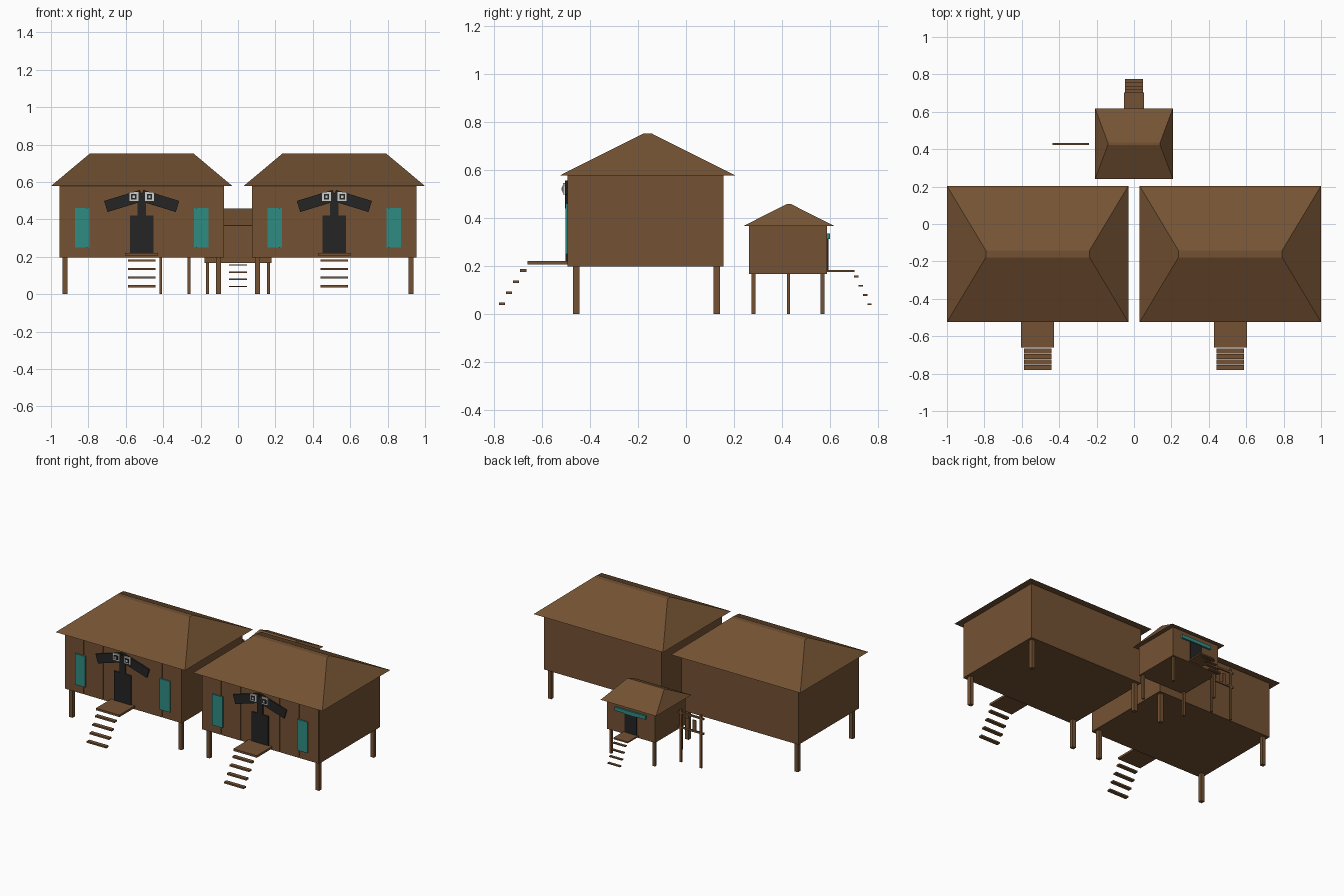
import bpy, bmesh, math
from mathutils import Matrix

cube = bpy.data.objects.get("Cube")
if cube:
    bpy.data.objects.remove(cube, do_unlink=True)


def material(name, rgb):
    m = bpy.data.materials.new(name)
    m.use_nodes = True
    m.diffuse_color = (*rgb, 1)
    m.node_tree.nodes["Principled BSDF"].inputs["Base Color"].default_value = (*rgb, 1)
    return m


wood = material("brown wood", (0.175, 0.085, 0.033))
black = material("charcoal", (0.018, 0.018, 0.019))
teal = material("teal", (0.03, 0.26, 0.23))
pale = material("pale grey", (0.62, 0.62, 0.60))


def finish(name, bm, mat):
    bmesh.ops.recalc_face_normals(bm, faces=bm.faces)
    mesh = bpy.data.meshes.new(name)
    bm.to_mesh(mesh)
    bm.free()
    mesh.materials.append(mat)
    ob = bpy.data.objects.new(name, mesh)
    bpy.context.collection.objects.link(ob)
    return ob


def box(name, x, y, z, mat=wood, tilt=0):
    """Box from (low, high) pairs, optionally turned about y."""
    bm = bmesh.new()
    bmesh.ops.create_cube(bm, size=1)
    size = [b - a for a, b in (x, y, z)]
    mid = [(a + b) / 2 for a, b in (x, y, z)]
    bm.transform(Matrix.Translation(mid) @ Matrix.Rotation(tilt, 4, 'Y')
                 @ Matrix.Diagonal((*size, 1)))
    return finish(name, bm, mat)


def around(c, half):
    return (c - half, c + half)


def hip_roof(name, eave_x, eave_y, ridge_x, ridge_y, z0, z1):
    bm = bmesh.new()
    rings = []
    for xs, ys, z in ((eave_x, eave_y, z0), (ridge_x, ridge_y, z1)):
        rings.append([bm.verts.new((xs[i], ys[j], z))
                      for i, j in ((0, 0), (1, 0), (1, 1), (0, 1))])
    low, high = rings
    bm.faces.new(low)
    bm.faces.new(high)
    for i in range(4):
        k = (i + 1) % 4
        bm.faces.new((low[i], low[k], high[k], high[i]))
    return finish(name, bm, wood)


def stairs(name, cx, half, y0, z0, dy, dz, depth, thick):
    for i in range(4):
        box(f"{name}_step_{i + 1}", around(cx, half), around(y0 + i * dy, depth / 2),
            around(z0 - i * dz, thick / 2))


# Two large houses, mirrored about x = 0
for side, s in (("right", -1), ("left", 1)):
    n = side + "_house_"
    c = s * 0.515
    front = -0.49
    box(n + "walls", around(c, 0.44), (front, 0.157), (0.197, 0.58))
    hip_roof(n + "roof", around(c, 0.485), (-0.525, 0.204),
             around(c, 0.277), (-0.178, -0.142), 0.578, 0.752)

    # Narrow-gapped front boards
    pitch = 0.88 / 6
    for i in range(6):
        x = c - 0.44 + i * pitch
        box(f"{n}front_board_{i + 1}", (x + 0.003, x + pitch - 0.003),
            (front - 0.005, front), (0.197, 0.578))

    for dx in (-0.41, 0.41):
        for y in (-0.458, 0.128):
            box(n + "leg", around(c + dx, 0.013), around(y, 0.013), (0, 0.2))

    # Windows
    for dx in (-0.318, 0.318):
        box(n + "window", around(c + dx, 0.039), (front - 0.013, front), (0.25, 0.46), teal)

    # Door with the horned head above it
    box(n + "door", around(c, 0.063), (front - 0.012, front), (0.215, 0.42), black)
    box(n + "door_neck", around(c, 0.022), (front - 0.012, front), (0.41, 0.54), black)
    for d in (-1, 1):
        box(n + "horn", around(c + d * 0.096, 0.1), (front - 0.014, front),
            around(0.498, 0.031), black, d * math.radians(17))
    for ex in (-0.02 - 0.042, -0.02 + 0.042):
        e = c + ex + 0.02
        box(n + "eye", around(e, 0.024), (front - 0.022, front - 0.014), (0.497, 0.545), pale)
        box(n + "eye_ring", around(e, 0.014), (front - 0.026, front - 0.021),
            around(0.521, 0.014), black)
        box(n + "pupil", around(e, 0.006), (front - 0.029, front - 0.025),
            around(0.521, 0.006), pale)

    # Porch and open stairs
    box(n + "porch", around(c, 0.088), (-0.66, front), (0.207, 0.221))
    stairs(n + "front", c, 0.073, -0.679, 0.181, -0.0295, 0.0463, 0.026, 0.011)

# Small house behind, facing the back
box("hut_walls", around(0, 0.18), (0.262, 0.588), (0.167, 0.37))
hip_roof("hut_roof", around(0, 0.208), (0.24, 0.618),
         around(0, 0.14), (0.422, 0.436), 0.367, 0.459)
for x in (-0.162, 0.162):
    for y in (0.281, 0.569):
        box("hut_leg", around(x, 0.008), around(y, 0.008), (0, 0.17))
box("hut_door", around(0, 0.045), (0.588, 0.594), (0.183, 0.32), black)
box("hut_lintel", around(0, 0.115), (0.588, 0.6), (0.312, 0.336), teal)
box("hut_porch", around(0, 0.054), (0.588, 0.702), (0.174, 0.183))
stairs("hut", 0, 0.047, 0.71, 0.156, 0.0187, 0.0385, 0.017, 0.007)

# Drying rack beside the small house
for x in (-0.414, -0.262):
    box("rack_post", around(x, 0.007), around(0.428, 0.006), (0, 0.36))
for z in (0.335, 0.235):
    box("rack_rail", (-0.435, -0.24), around(0.428, 0.005), around(z, 0.006))
for x in (-0.365, -0.31):
    box("rack_slat", around(x, 0.013), around(0.428, 0.003), (0.235, 0.31))
